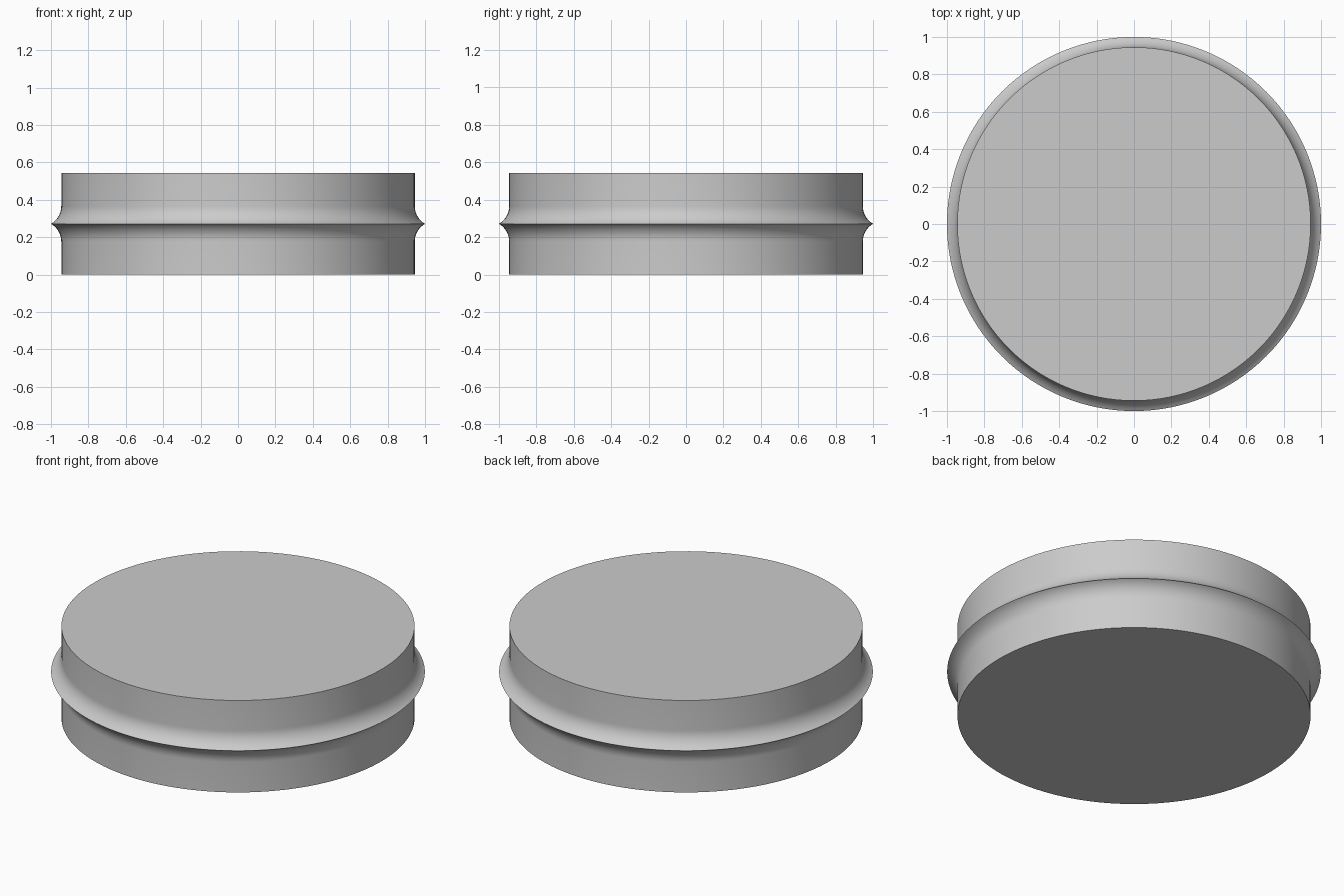
import bpy
import bmesh
import math

default_cube = bpy.data.objects.get("Cube")
if default_cube:
    bpy.data.objects.remove(default_cube, do_unlink=True)

HEIGHT = 0.543
BODY_R = 0.945
RIM_R = 1.0
FLARE = 0.095      # height of the concave flare on each side of the rim
ARC_STEPS = 10
SIDES = 128

# Plain grey material
grey = bpy.data.materials.new("light_grey")
grey.use_nodes = True
colour = (0.6, 0.6, 0.6, 1.0)
grey.diffuse_color = colour
grey.node_tree.nodes["Principled BSDF"].inputs["Base Color"].default_value = colour

# Concave arc, tangent to the wall, running out to the sharp rim
reach = RIM_R - BODY_R
sweep = 2 * math.atan(reach / FLARE)
arc_r = FLARE / math.sin(sweep)
mid = HEIGHT / 2
arc = []
for i in range(ARC_STEPS + 1):
    a = sweep * i / ARC_STEPS
    arc.append((BODY_R + arc_r * (1 - math.cos(a)), FLARE - arc_r * math.sin(a)))

# Half profile mirrored about the rim, from bottom to top
lower = [(BODY_R, 0.0)] + [(r, mid - z) for r, z in arc]
upper = [(r, HEIGHT - z) for r, z in reversed(lower[:-1])]
profile = lower + upper

# Disc body: stacked rings with flat caps
bm = bmesh.new()
rings = []
for r, z in profile:
    rings.append([bm.verts.new((r * math.cos(math.tau * k / SIDES),
                                r * math.sin(math.tau * k / SIDES), z))
                  for k in range(SIDES)])
for low, high in zip(rings, rings[1:]):
    for k in range(SIDES):
        n = (k + 1) % SIDES
        bm.faces.new((low[k], low[n], high[n], high[k]))
bm.faces.new(list(reversed(rings[0])))
bm.faces.new(rings[-1])

mesh = bpy.data.meshes.new("flanged_disc")
bm.to_mesh(mesh)
bm.free()
mesh.materials.append(grey)
disc = bpy.data.objects.new("flanged_disc", mesh)
bpy.context.collection.objects.link(disc)

# Smooth walls, sharp rim and cap edges
bpy.ops.object.select_all(action="DESELECT")
disc.select_set(True)
bpy.context.view_layer.objects.active = disc
bpy.ops.object.shade_smooth_by_angle(angle=math.radians(30))
